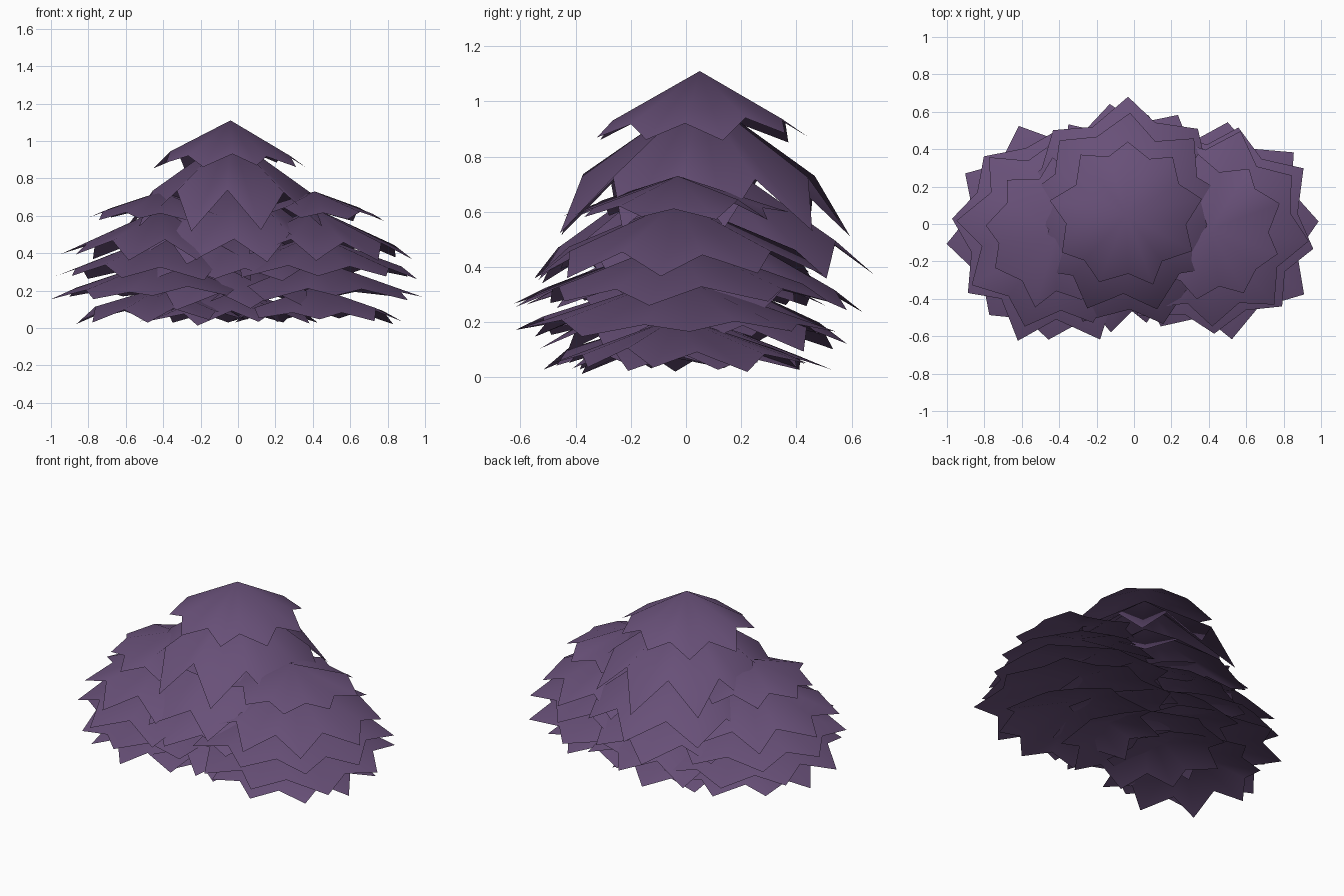
import bpy, bmesh, random
from math import pi, sin, cos, radians

cube = bpy.data.objects.get("Cube")
if cube:
    bpy.data.objects.remove(cube, do_unlink=True)
random.seed(7)

purple = bpy.data.materials.new("dusky_purple_leaf")
purple.use_nodes = True
colour = (0.138, 0.08, 0.188, 1)
purple.diffuse_color = colour
purple.node_tree.nodes["Principled BSDF"].inputs["Base Color"].default_value = colour

TIPS = 9


def leaf_skirt(name, centre, apex_z, valley_z, tip_z, radius, phase):
    """Open pleated cone sheet with a jagged rim of drooping leaf tips."""
    cx, cy = centre
    bm = bmesh.new()
    apex = bm.verts.new((cx, cy, apex_z))
    count = TIPS * 2
    rim = []
    for i in range(count):
        a = radians(phase) + 2 * pi * i / count + random.uniform(-0.05, 0.05)
        is_tip = i % 2 == 0
        r = radius * (random.uniform(0.96, 1.06) if is_tip else random.uniform(0.78, 0.84))
        z = (tip_z if is_tip else valley_z) + random.uniform(-0.02, 0.015)
        rim.append(bm.verts.new((cx + r * cos(a), cy + r * sin(a), max(z, 0))))
    for i in range(count):
        face = bm.faces.new((apex, rim[i], rim[(i + 1) % count]))
        face.smooth = True
    mesh = bpy.data.meshes.new(name)
    bm.to_mesh(mesh)
    bm.free()
    mesh.materials.append(purple)
    bpy.context.collection.objects.link(bpy.data.objects.new(name, mesh))


# Each skirt: apex height, valley height, tip height, radius
tall = [(1.11, 0.93, 0.87, 0.40), (1.03, 0.73, 0.53, 0.54), (0.84, 0.49, 0.36, 0.62),
        (0.60, 0.33, 0.25, 0.60), (0.40, 0.19, 0.11, 0.56), (0.22, 0.08, 0.03, 0.47)]
low = [(0.73, 0.63, 0.59, 0.39), (0.64, 0.46, 0.38, 0.52), (0.50, 0.33, 0.27, 0.58),
       (0.37, 0.21, 0.16, 0.59), (0.22, 0.10, 0.04, 0.47)]

# Each clump: centre, skirts, direction of one tip on every skirt in degrees
clumps = {"middle": ((-0.04, 0.05), tall, (90, 90, 90, 100, 80, 90)),
          "left": ((0.41, -0.03), low, (20, -8, -8, 3, -8)),
          "right": ((-0.41, -0.05), low, (171, 171, 171, 188, 180))}

# Stack the skirts of the three clumps
for clump, (centre, layers, phases) in clumps.items():
    for n, (layer, phase) in enumerate(zip(layers, phases)):
        leaf_skirt(f"{clump}_leaf_layer_{n + 1}", centre, *layer, phase)
